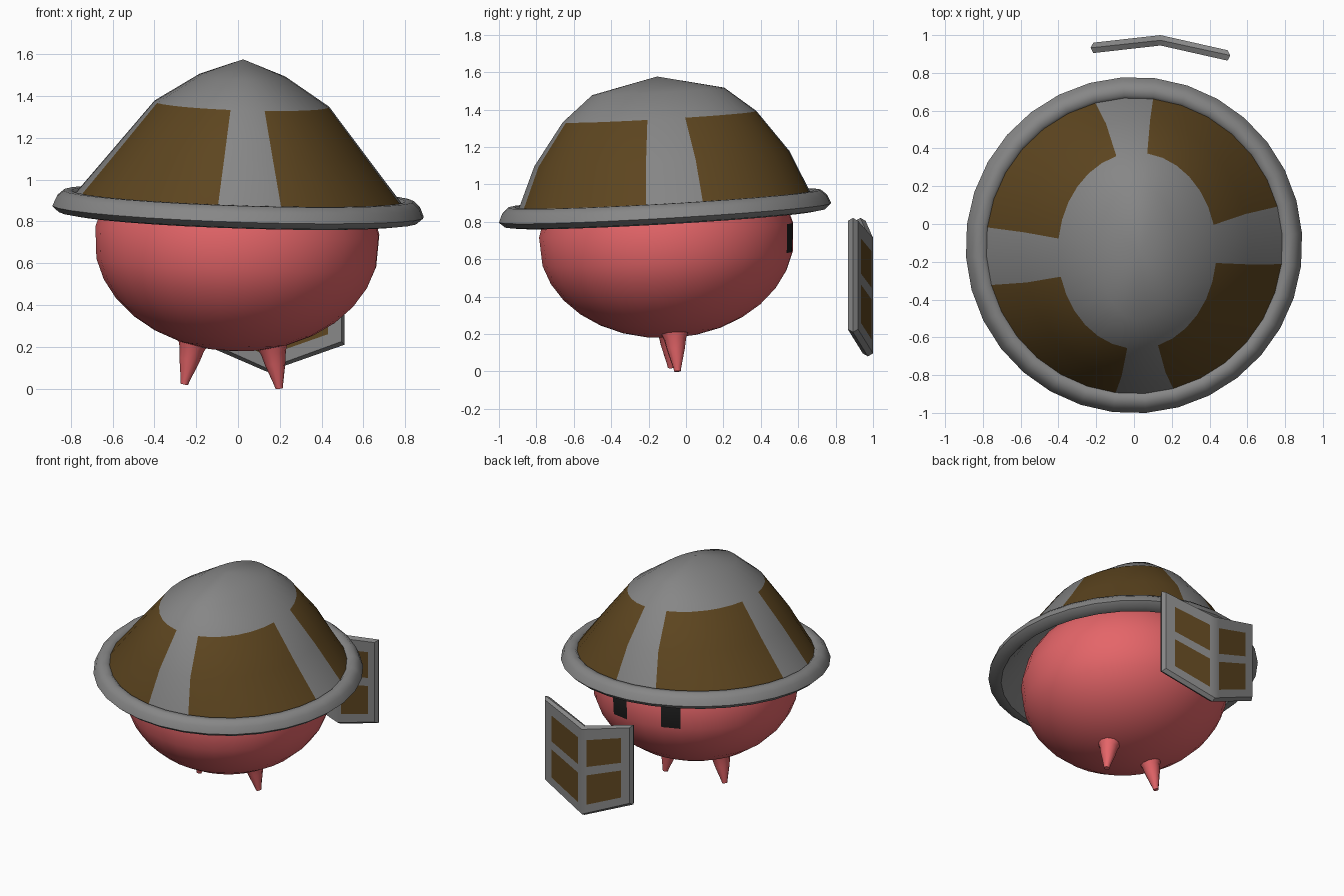
import bpy, bmesh
from math import radians, sin, cos
from mathutils import Matrix, Vector

if "Cube" in bpy.data.objects:
    bpy.data.objects.remove(bpy.data.objects["Cube"])


def material(name, rgb):
    m = bpy.data.materials.new(name)
    m.diffuse_color = (*rgb, 1)
    m.use_nodes = True
    m.node_tree.nodes["Principled BSDF"].inputs["Base Color"].default_value = m.diffuse_color
    return m


GREY = material("grey", (0.24, 0.24, 0.24))
BROWN = material("brown", (0.11, 0.06, 0.014))
PINK = material("pink", (0.78, 0.13, 0.14))
BLACK = material("black", (0.012, 0.012, 0.012))


def finish(name, bm, mats, angle):
    bmesh.ops.remove_doubles(bm, verts=bm.verts, dist=0.0005)
    bmesh.ops.recalc_face_normals(bm, faces=bm.faces)
    for f in bm.faces:
        f.smooth = True
    me = bpy.data.meshes.new(name)
    bm.to_mesh(me)
    bm.free()
    for m in mats:
        me.materials.append(m)
    me.set_sharp_from_angle(angle=radians(angle))
    ob = bpy.data.objects.new(name, me)
    bpy.context.collection.objects.link(ob)
    return ob


def loft(name, rings, mats, matrix, sides=32, turn=4, paint=None, angle=50):
    """Elliptical rings (rx, ry, z) skinned in order; paint(ring, side) picks a material."""
    bm = bmesh.new()
    rows = []
    for rx, ry, z in rings:
        row = []
        for k in range(sides):
            a = radians(turn + 360 * k / sides)
            row.append(bm.verts.new(matrix @ Vector((rx * cos(a), ry * sin(a), z))))
        rows.append(row)
    for i in range(len(rows) - 1):
        for k in range(sides):
            n = (k + 1) % sides
            f = bm.faces.new((rows[i][k], rows[i][n], rows[i + 1][n], rows[i + 1][k]))
            f.material_index = paint(i, k) if paint else 0
    return finish(name, bm, mats, angle)


# Hat and body share one slightly tilted frame
FRAME = (Matrix.Translation((0, -0.112, 0.848))
         @ Matrix.Rotation(radians(3.3), 4, 'X') @ Matrix.Rotation(radians(1.9), 4, 'Y'))

# Hat: domed crown, rolled brim, hollow inside, four brown panels
hat = [(0, 0, 0.73), (0.21, 0.355, 0.65), (0.42, 0.52, 0.515), (0.60, 0.685, 0.29),
       (0.785, 0.785, 0.06), (0.80, 0.80, 0.075), (0.84, 0.84, 0.075), (0.873, 0.873, 0.045),
       (0.892, 0.892, 0), (0.86, 0.86, -0.028), (0.81, 0.81, -0.035), (0.75, 0.75, 0.03),
       (0.56, 0.64, 0.27), (0.39, 0.48, 0.485), (0, 0, 0.68)]
loft("hat", hat, [GREY, BROWN], FRAME,
     paint=lambda i, k: int(i in (2, 3) and k % 8 in range(1, 7)))

# Body: squashed ball, two dark eye patches at the back
lats = [-90 + 11.25 * i for i in range(8)] + [5.6, 22.5, 33.75, 45, 56.25, 67.5, 78.75, 90]
body = [(0.685 * cos(radians(t)), 0.685 * cos(radians(t)), -0.143 + 0.527 * sin(radians(t)))
        for t in lats]
loft("body", body, [PINK, BLACK], FRAME, paint=lambda i, k: int(i == 7 and k in (6, 9)))


# Legs: small splayed cones flaring into the body
def leg(name, top, tip):
    top, tip = Vector(top), Vector(tip)
    axis = top - tip
    m = Matrix.Translation(tip) @ Vector((0, 0, 1)).rotation_difference(axis).to_matrix().to_4x4()
    h = axis.length
    prof = [(0, 0), (0.018, 0), (0.022, 0.02), (0.05, 0.6 * h), (0.06, 0.85 * h), (0.085, h + 0.03), (0, h + 0.06)]
    loft(name, [(r, r, z) for r, z in prof], [PINK], m, sides=10)


leg("left_leg", (-0.215, -0.09, 0.22), (-0.257, -0.08, 0.02))
leg("right_leg", (0.165, -0.06, 0.20), (0.198, -0.045, 0.0))

# Shield: folded plate behind the body, brown panels on both faces
US = [-1, -0.82, -0.1, 0, 0.1, 0.82, 1]
VS = [0, 0.1, 0.45, 0.55, 0.87, 1]


def shield_point(u, v, w):
    s = abs(u)
    lo = 0.08 + (0.13 if u > 0 else 0.16) * s
    hi = 0.73 + 0.09 * s
    if w:  # rounded rim: faces are a little smaller than the middle outline
        u *= 0.96
        v = 0.5 + (v - 0.5) * 0.95
    y = 0.9725 - (0.08 if u > 0 else 0.04) * s + 0.0275 * w
    return Vector((0.14 + 0.37 * u, y, lo + (hi - lo) * v))


bm = bmesh.new()
nu, nv = len(US), len(VS)
for w in (-1, 1):
    g = [[bm.verts.new(shield_point(u, v, w)) for v in VS] for u in US]
    for i in range(nu - 1):
        for j in range(nv - 1):
            f = bm.faces.new((g[i][j], g[i + 1][j], g[i + 1][j + 1], g[i][j + 1]))
            f.material_index = int(i in (1, 4) and j in (1, 3))
    loop = ([(i, 0) for i in range(nu)] + [(nu - 1, j) for j in range(1, nv)]
            + [(i, nv - 1) for i in range(nu - 2, -1, -1)] + [(0, j) for j in range(nv - 2, 0, -1)])
    rim = [bm.verts.new(shield_point(US[i], VS[j], 0)) for i, j in loop]
    for a in range(len(loop)):
        b = (a + 1) % len(loop)
        (i, j), (p, q) = loop[a], loop[b]
        bm.faces.new((g[i][j], g[p][q], rim[b], rim[a]))
finish("shield", bm, [GREY, BROWN], 40)
